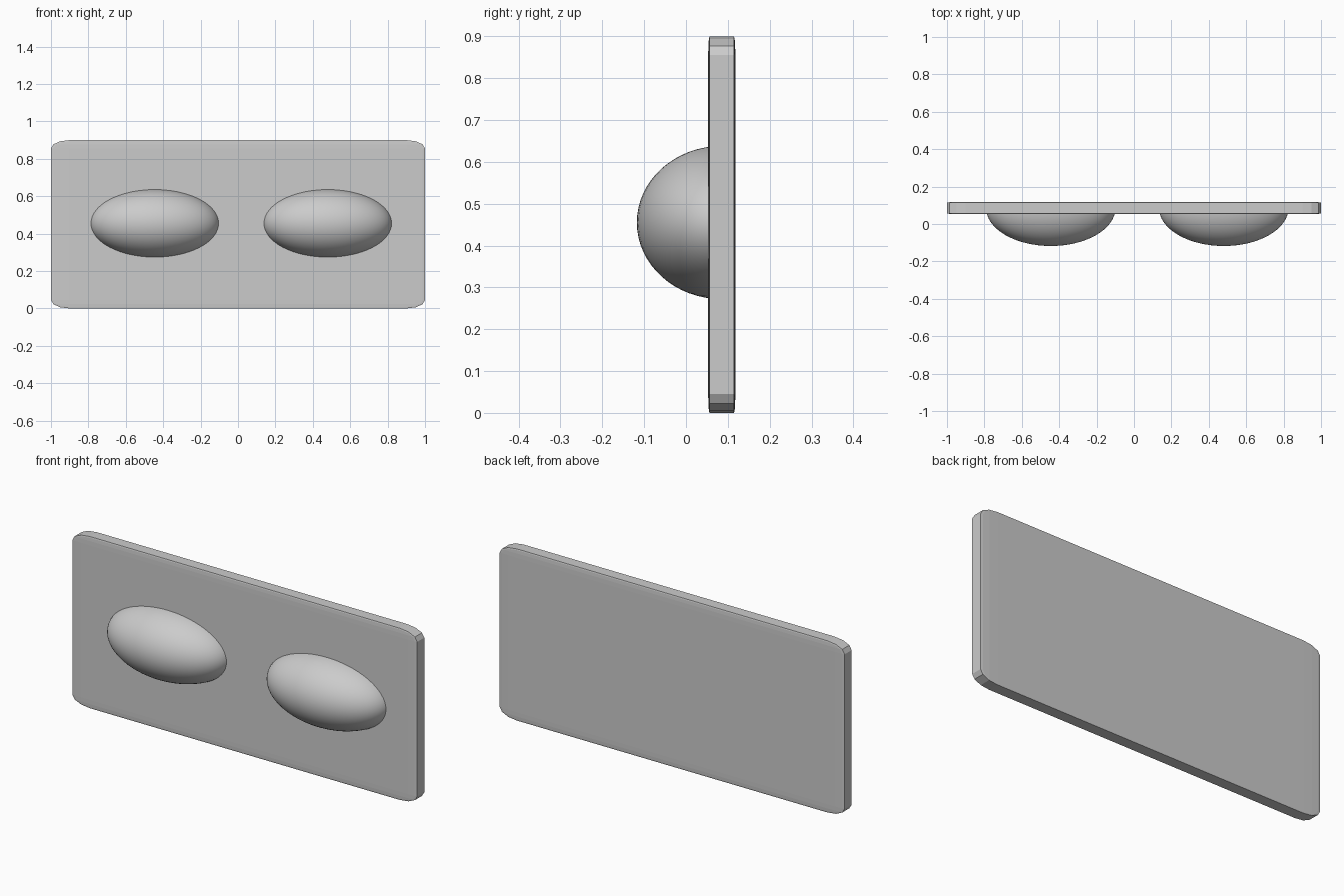
import bpy
import bmesh
from mathutils import Matrix, Vector

cube = bpy.data.objects.get("Cube")
if cube:
    bpy.data.objects.remove(cube, do_unlink=True)

grey = bpy.data.materials.new("plain grey")
grey.use_nodes = True
colour = (0.6, 0.6, 0.6, 1)
grey.diffuse_color = colour
grey.node_tree.nodes["Principled BSDF"].inputs["Base Color"].default_value = colour

PLATE_FRONT, PLATE_BACK = 0.053, 0.118
PLATE_MID = (PLATE_FRONT + PLATE_BACK) / 2
HEIGHT = 0.9


def add_object(name, bm, location, smooth=False):
    bmesh.ops.recalc_face_normals(bm, faces=bm.faces)
    for face in bm.faces:
        face.smooth = smooth
    mesh = bpy.data.meshes.new(name)
    bm.to_mesh(mesh)
    bm.free()
    mesh.materials.append(grey)
    obj = bpy.data.objects.new(name, mesh)
    obj.location = location
    bpy.context.collection.objects.link(obj)
    return obj


# Back plate: a bevelled cube stretched flat, so its rounding stretches too
bm = bmesh.new()
bmesh.ops.create_cube(bm, size=1)
bmesh.ops.bevel(bm, geom=bm.edges[:], offset=0.05, segments=3, profile=0.5,
                affect='EDGES')
bmesh.ops.scale(bm, vec=(2, PLATE_BACK - PLATE_FRONT, HEIGHT), verts=bm.verts)
add_object("back_plate", bm, (0, PLATE_MID, HEIGHT / 2))


# Domes: front halves of ellipsoids, cut off inside the plate
def dome(name, x):
    bm = bmesh.new()
    bmesh.ops.create_uvsphere(bm, u_segments=64, v_segments=32, radius=1)
    bmesh.ops.bisect_plane(bm, geom=bm.verts[:] + bm.edges[:] + bm.faces[:],
                           plane_co=Vector(), plane_no=Vector((0, 1, 0)),
                           clear_outer=True)
    bmesh.ops.transform(bm, matrix=Matrix.Diagonal((0.346, 0.203, 0.183, 1)),
                        verts=bm.verts)
    add_object(name, bm, (x, PLATE_MID, 0.455), smooth=True)


dome("right_dome", -0.445)
dome("left_dome", 0.48)
